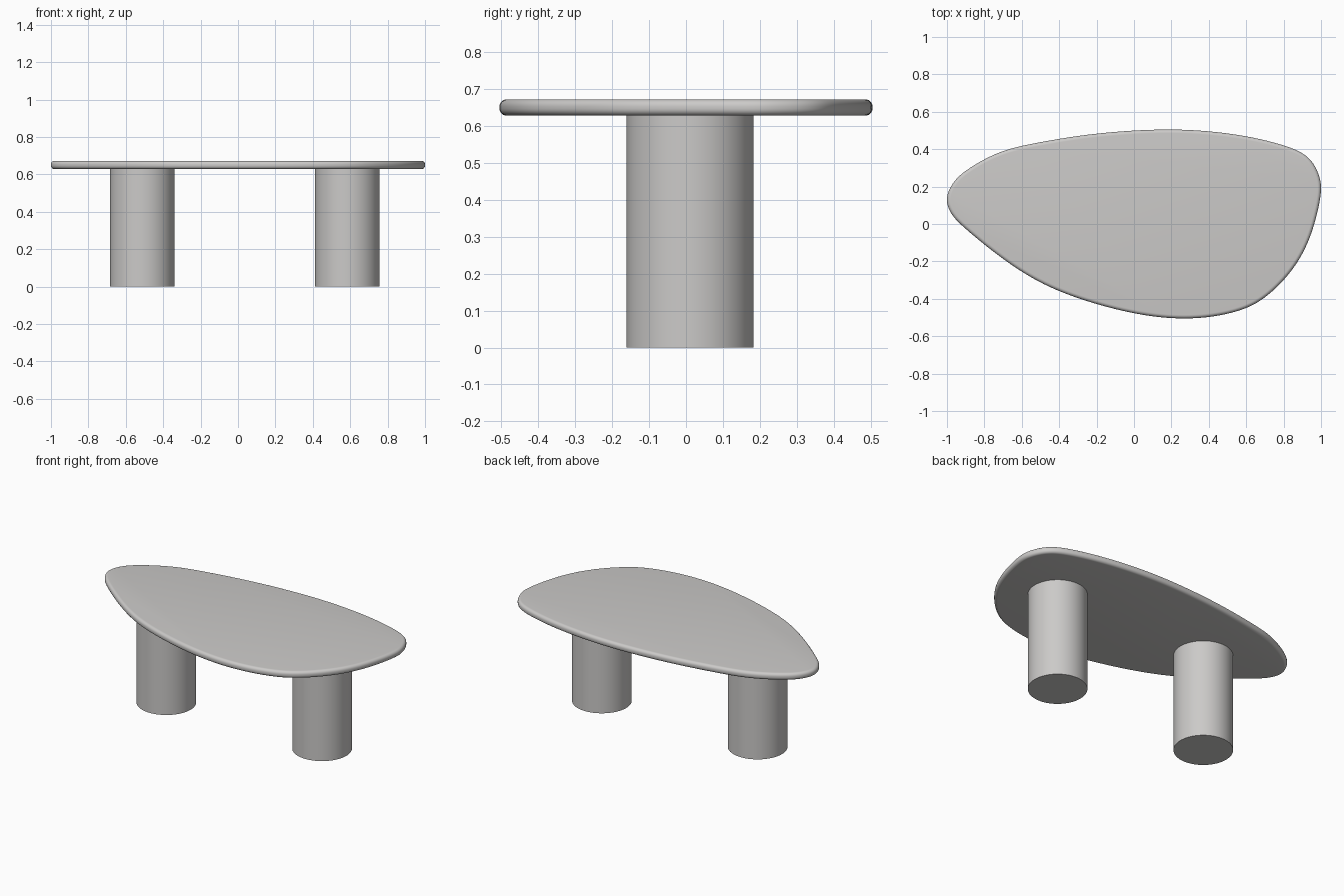
import bpy, bmesh, math
from mathutils import Vector

if "Cube" in bpy.data.objects:
    bpy.data.objects.remove(bpy.data.objects["Cube"])

mat = bpy.data.materials.new("warm light grey")
mat.diffuse_color = (0.60, 0.59, 0.58, 1)
mat.use_nodes = True
mat.node_tree.nodes["Principled BSDF"].inputs["Base Color"].default_value = mat.diffuse_color


def finish(bm, name):
    bmesh.ops.recalc_face_normals(bm, faces=bm.faces)
    mesh = bpy.data.meshes.new(name)
    bm.to_mesh(mesh)
    bm.free()
    mesh.materials.append(mat)
    obj = bpy.data.objects.new(name, mesh)
    bpy.context.collection.objects.link(obj)
    bpy.ops.object.select_all(action='DESELECT')
    obj.select_set(True)
    bpy.context.view_layer.objects.active = obj
    bpy.ops.object.shade_smooth_by_angle(angle=math.radians(35))
    return obj


# Tabletop outline, clockwise seen from above
KEYS = [Vector(p) for p in (
    (-1.0, .135), (-.97, .215), (-.895, .29), (-.715, .388), (-.5, .438),
    (-.18, .487), (.22, .508), (.57, .476), (.83, .412), (.94, .348),
    (.99, .25), (.995, .15), (.945, -.05), (.86, -.218), (.725, -.365),
    (.57, -.455), (.30, -.50), (-.02, -.468), (-.4, -.355), (-.66, -.21),
    (-.9, -.02), (-.975, .06))]
STEPS = 10


def smooth_outline():
    pts, n = [], len(KEYS)
    for i in range(n):
        a, b, c, d = (KEYS[(i + k) % n] for k in (-1, 0, 1, 2))
        for s in range(STEPS):
            t = s / STEPS
            pts.append(0.5 * (2 * b + (c - a) * t + (2 * a - 5 * b + 4 * c - d) * t * t
                              + (3 * b - a - 3 * c + d) * t ** 3))
    # Light fairing, then fit to the overall extents
    m = len(pts)
    for _ in range(20):
        pts = [(pts[i - 1] + 2 * pts[i] + pts[(i + 1) % m]) / 4 for i in range(m)]
    xs, ys = [p.x for p in pts], [p.y for p in pts]
    x0, x1, y0, y1 = min(xs), max(xs), min(ys), max(ys)
    return [Vector((-1 + 2 * (p.x - x0) / (x1 - x0),
                    -.505 + 1.01 * (p.y - y0) / (y1 - y0))) for p in pts]


# Tabletop: outline swept through a rounded edge profile
Z0, Z1, R = 0.628, 0.672, 0.019
outline = smooth_outline()
m = len(outline)
normals = []
for i in range(m):
    t = (outline[(i + 1) % m] - outline[i - 1]).normalized()
    normals.append(Vector((-t.y, t.x)))  # outward for a clockwise loop
profile = []
for k in range(7):
    a = math.pi / 2 * k / 6
    profile.append((R * (1 - math.sin(a)), Z0 + R * (1 - math.cos(a))))
profile += [(inset, Z0 + Z1 - z) for inset, z in reversed(profile)]

bm = bmesh.new()
rings = []
for inset, z in profile:
    rings.append([bm.verts.new((*(p - n * inset), z)) for p, n in zip(outline, normals)])
for lo, hi in zip(rings, rings[1:]):
    for i in range(m):
        j = (i + 1) % m
        bm.faces.new((lo[i], lo[j], hi[j], hi[i]))
bm.faces.new(rings[0])
bm.faces.new(rings[-1])
finish(bm, "tabletop")

# Two round column legs
for name, x in (("left_leg", -0.512), ("right_leg", 0.584)):
    bm = bmesh.new()
    h = Z0 + 0.004
    bmesh.ops.create_cone(bm, cap_ends=True, segments=96, radius1=0.172, radius2=0.172, depth=h)
    bmesh.ops.translate(bm, verts=bm.verts, vec=(x, 0.011, h / 2))
    finish(bm, name)
